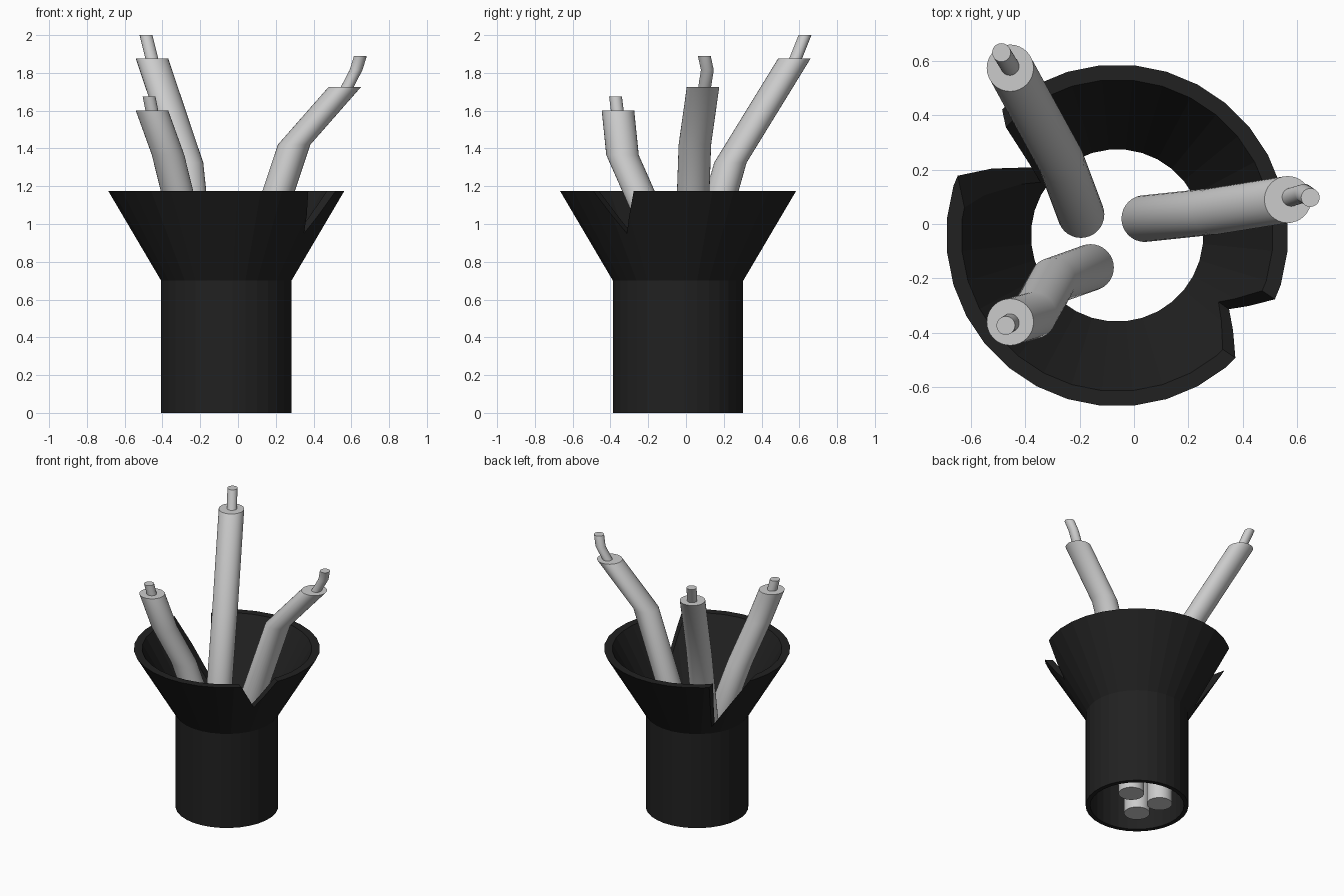
import bpy, bmesh, math
from mathutils import Vector

if "Cube" in bpy.data.objects:
    bpy.data.objects.remove(bpy.data.objects["Cube"])

SEG = 32
CX, CY = -0.062, -0.042
RIM_Z = 1.175


def make_object(name, bm):
    bmesh.ops.recalc_face_normals(bm, faces=bm.faces[:])
    me = bpy.data.meshes.new(name)
    bm.to_mesh(me)
    bm.free()
    ob = bpy.data.objects.new(name, me)
    bpy.context.collection.objects.link(ob)
    return ob


def ring(bm, center, radius, phase=0.0):
    return [bm.verts.new((center[0] + radius * math.cos(2 * math.pi * (i + phase) / SEG),
                          center[1] + radius * math.sin(2 * math.pi * (i + phase) / SEG),
                          center[2])) for i in range(SEG)]


def bridge(bm, a, b):
    for i in range(SEG):
        j = (i + 1) % SEG
        bm.faces.new((a[i], a[j], b[j], b[i]))


def strand(name, path, radius):
    """Rod with level circular sections following a path."""
    bm = bmesh.new()
    rings = [ring(bm, p, radius) for p in path]
    for a, b in zip(rings, rings[1:]):
        bridge(bm, a, b)
    bm.faces.new(rings[0])
    bm.faces.new(rings[-1])
    ob = make_object(name, bm)
    bpy.ops.object.select_all(action='DESELECT')
    ob.select_set(True)
    bpy.context.view_layer.objects.active = ob
    bpy.ops.object.shade_smooth_by_angle(angle=math.radians(30))
    return ob


# Casing: hollow tube flaring into a funnel
bm = bmesh.new()
profile = [(0.345, 0), (0.345, 0.70), (0.625, RIM_Z),
           (0.57, RIM_Z), (0.315, 0.715), (0.315, 0)]
rings = [ring(bm, (CX, CY, z), r / math.cos(math.pi / SEG), 0.5) for r, z in profile]
for a, b in zip(rings, rings[1:] + rings[:1]):
    bridge(bm, a, b)
casing = make_object("flared_casing", bm)
black = bpy.data.materials.new("black_rubber")
black.diffuse_color = (0.015, 0.015, 0.015, 1)
black.use_nodes = True
black.node_tree.nodes["Principled BSDF"].inputs["Base Color"].default_value = black.diffuse_color
casing.data.materials.append(black)


# Torn V notches in the funnel rim
def cut_notch(left, tip, right, heading):
    """Wedge through three outer surface points, swept along a heading."""
    tip = Vector(tip)
    d = Vector((math.cos(math.radians(heading)), math.sin(math.radians(heading)), 0))
    tri = [tip] + [tip + 1.3 * (Vector((x, y, RIM_Z)) - tip) for x, y in (left, right)]
    bm = bmesh.new()
    near = [bm.verts.new(p - d * 0.15) for p in tri]
    far = [bm.verts.new(p + d * 0.2) for p in tri]
    bm.faces.new(near)
    bm.faces.new(far)
    for i in range(3):
        j = (i + 1) % 3
        bm.faces.new((near[i], near[j], far[j], far[i]))
    cutter = make_object("notch_cutter", bm)
    cutter.hide_render = True
    mod = casing.modifiers.new("notch", 'BOOLEAN')
    mod.operation = 'DIFFERENCE'
    mod.solver = 'EXACT'
    mod.object = cutter
    bpy.ops.object.select_all(action='DESELECT')
    casing.select_set(True)
    bpy.context.view_layer.objects.active = casing
    bpy.ops.object.modifier_apply(modifier="notch")
    bpy.data.objects.remove(cutter)


cut_notch((0.515, -0.275), (0.345, -0.31, 0.95), (0.37, -0.49), 146)
cut_notch((-0.645, 0.165), (-0.355, 0.207, 0.765), (-0.485, 0.423), -78)

# Three wires: insulated sheath plus bare core poking out
wires = {
    "right": ([(0.04, 0.02, 0.03), (0.04, 0.02, 0.65), (0.297, 0.047, 1.42), (0.565, 0.09, 1.725)],
              [(0.565, 0.095, 1.70), (0.625, 0.113, 1.815), (0.648, 0.097, 1.89)]),
    "back": ([(-0.195, 0.035, 0.03), (-0.195, 0.035, 0.62), (-0.27, 0.235, 1.325), (-0.455, 0.573, 1.875)],
             [(-0.45, 0.57, 1.85), (-0.487, 0.63, 2.0)]),
    "left": ([(-0.16, -0.16, 0.03), (-0.16, -0.16, 0.65), (-0.30, -0.21, 1.08),
              (-0.37, -0.336, 1.365), (-0.455, -0.36, 1.60)],
             [(-0.45, -0.36, 1.57), (-0.471, -0.373, 1.675)]),
}
for side, (sheath, core) in wires.items():
    strand(side + "_wire_sheath", sheath, 0.086)
    strand(side + "_wire_core", core, 0.034)
